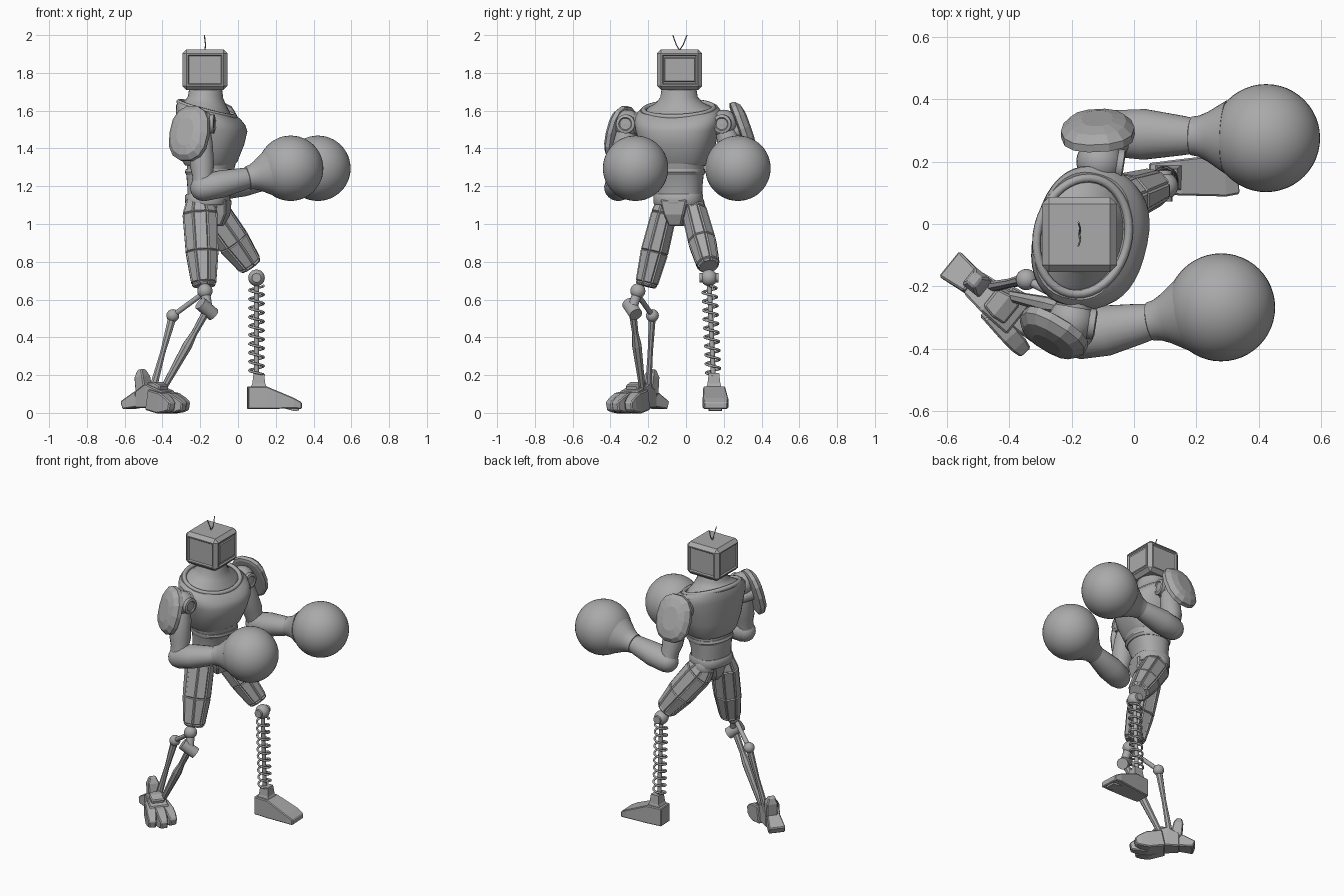
import bpy, bmesh, math
from mathutils import Vector as V, Matrix as M

cube = bpy.data.objects.get("Cube")
if cube:
    bpy.data.objects.remove(cube, do_unlink=True)

grey = bpy.data.materials.new("plain grey")
grey.use_nodes = True
grey.diffuse_color = (0.4, 0.4, 0.4, 1)
grey.node_tree.nodes["Principled BSDF"].inputs["Base Color"].default_value = (0.4, 0.4, 0.4, 1)


def finish(name, bm, matrix, smooth=True, bevel=0):
    bm.transform(matrix)
    bmesh.ops.recalc_face_normals(bm, faces=bm.faces)
    mesh = bpy.data.meshes.new(name)
    bm.to_mesh(mesh)
    bm.free()
    ob = bpy.data.objects.new(name, mesh)
    bpy.context.collection.objects.link(ob)
    mesh.materials.append(grey)
    if bevel:
        mod = ob.modifiers.new("bevel", "BEVEL")
        mod.width, mod.segments = bevel, 1
    if smooth:
        bpy.ops.object.select_all(action="DESELECT")
        ob.select_set(True)
        bpy.context.view_layer.objects.active = ob
        bpy.ops.object.shade_smooth_by_angle(angle=math.radians(35))
    return ob


def frame(a, axis, up):
    """Matrix at a: local z along the axis, local x towards up."""
    z = V(axis).normalized()
    x = (V(up) - z * z.dot(V(up))).normalized()
    m = M((x, z.cross(x), z)).transposed().to_4x4()
    m.translation = V(a)
    return m


def loft(name, rings, matrix, n=32, power=2, smooth=True, panel=0, bevel=0):
    """Rings are (height, x radius, y radius, x shift, forward tilt); n=4 gives a box."""
    bm = bmesh.new()
    k = math.sqrt(2) if n == 4 else 1
    loops = []
    for ring in rings:
        h, rx, ry, shift, tilt = (*ring, 0, 0)[:5]
        loop = []
        for i in range(n):
            t = 2 * math.pi * (i + 0.5) / n
            c, s = math.cos(t), math.sin(t)
            c, s = (math.copysign(abs(q) ** (2 / power), q) for q in (c, s))
            x = k * rx * c + shift
            loop.append(bm.verts.new((x, k * ry * s, h - tilt * x)))
        loops.append(loop)
    sides = [bm.faces.new((p[i], p[(i + 1) % n], q[(i + 1) % n], q[i]))
             for p, q in zip(loops, loops[1:]) for i in range(n)]
    bm.faces.new(loops[0])
    bm.faces.new(loops[-1])
    if panel:
        bmesh.ops.recalc_face_normals(bm, faces=bm.faces)
        bmesh.ops.inset_individual(bm, faces=sides, thickness=panel, depth=panel)
    return finish(name, bm, matrix, smooth, bevel)


def limb(name, a, b, rings, up=(1, 0, 0), **kw):
    """Loft from a to b with ring heights given as fractions of the length."""
    d = V(b) - V(a)
    return loft(name, [(r[0] * d.length, *r[1:]) for r in rings], frame(a, d, up), **kw)


def rod(name, a, b, r, n=12):
    return limb(name, a, b, [(0, r, r), (1, r, r)], up=(0.3, 0.9, 0.2), n=n)


def ball(name, c, r, seg=24):
    bm = bmesh.new()
    bmesh.ops.create_uvsphere(bm, u_segments=seg, v_segments=seg // 2, radius=r)
    return finish(name, bm, M.Translation(c))


def tube(name, pts, r, cyclic=False):
    cu = bpy.data.curves.new(name, "CURVE")
    cu.dimensions, cu.bevel_depth, cu.bevel_resolution = "3D", r, 2
    cu.use_fill_caps = True
    sp = cu.splines.new("POLY")
    sp.points.add(len(pts) - 1)
    for p, co in zip(sp.points, pts):
        p.co = (*co, 1)
    sp.use_cyclic_u = cyclic
    cu.materials.append(grey)
    ob = bpy.data.objects.new(name, cu)
    bpy.context.collection.objects.link(ob)
    return ob


# Torso, turned a little to its right, with a neckline that dips at the front
turn = M.Translation((-0.16, -0.04, 0)) @ M.Rotation(math.radians(-14), 4, "Z")
loft("chest", [(1.31, .125, .15, .01), (1.33, .14, .165, .012), (1.42, .167, .2, .02),
               (1.5, .178, .22, .025, .05), (1.55, .175, .23, .015, .15),
               (1.59, .163, .225, .005, .25), (1.61, .145, .205, -.005, .28),
               (1.605, .13, .18, -.01, .28)], turn, 40, 2.4)
loft("abdomen", [(1.12, .105, .125), (1.2, .105, .127), (1.26, .12, .135, .01),
                 (1.32, .125, .145, .02)], turn, 32, 2.3)
loft("belly_trim", [(1.26, .123, .138, .012), (1.275, .132, .145, .014),
                    (1.29, .128, .143, .016)], turn, 32, 2.3)
loft("neck", [(1.59, .14, .19, -.01, .28), (1.615, .125, .165, -.012, .2),
              (1.64, .108, .125, -.012, .12), (1.67, .093, .1, -.012, .05),
              (1.73, .085, .09, -.012)], turn)
ring = [turn @ V((x - .005, .188 * math.sin(t), 1.608 - .28 * x))
        for t in (2 * math.pi * i / 40 for i in range(40)) for x in [.145 * math.cos(t)]]
tube("collar", ring, .014, True)

# Pelvis
loft("belt", [(1.1, .108, .125), (1.11, .115, .13), (1.15, .115, .13), (1.16, .108, .125)],
     turn, 24, 2.5)
loft("pelvis", [(.99, .05, .03), (1.03, .085, .06), (1.11, .1, .115)], turn, 8, smooth=False)
loft("groin_plate", [(.99, .03, .035, .05), (1.05, .03, .055, .08), (1.13, .025, .075, .09)],
     turn, 4, smooth=False, bevel=.008)

# Boxy screen head with chamfered edges and shallow side panels
bm = bmesh.new()
bmesh.ops.create_cube(bm, size=1)
bmesh.ops.scale(bm, vec=(.24, .24, .215), verts=bm.verts)
bmesh.ops.bevel(bm, geom=bm.edges[:], offset=.022, segments=1, affect="EDGES")
sides = [f for f in bm.faces if abs(f.normal.z) < .1 and f.calc_area() > .02]
bmesh.ops.inset_individual(bm, faces=sides, thickness=.01, depth=0)
bmesh.ops.inset_individual(bm, faces=sides, thickness=.008, depth=-.008)
finish("head", bm, M.Translation((-.175, -.034, 1.817)), smooth=False)
loft("screen", [(0, .066, .084), (.008, .06, .078)],
     frame((-.065, -.034, 1.817), (1, 0, 0), (0, 0, 1)), 4, smooth=False)
for y in (-.07, .005):
    tube("antenna", [(-.175, -.034, 1.92), (-.172, (y - .034) / 2, 1.95), (-.178, y, 2.0)], .003)

# Arms: shoulder hub, shoulder, elbow, glove centre, plate centre and its outward direction
arms = {
    "right": [(-.18, -.2, 1.53), (-.2, -.31, 1.53), (-.185, -.36, 1.19), (.279, -.267, 1.295),
              (-.25, -.335, 1.475), (-.5, -.83, .25)],
    "left": [(-.13, .1, 1.53), (-.11, .2, 1.53), (-.065, .29, 1.2), (.423, .275, 1.295),
             (-.115, .28, 1.5), (-.05, .93, .33)],
}
for side, (hub, sh, el, glove, pad, out) in arms.items():
    rod(side + "_shoulder_axle", hub, sh, .06, 24)
    ball(side + "_shoulder", sh, .075)
    loft(side + "_shoulder_disc", [(0, .05, .05), (.075, .05, .05), (.079, .035, .035),
                                   (.073, .03, .03)], frame(sh, (1, -.15, 0), (0, 0, 1)), 24)
    limb(side + "_upper_arm", sh, el, [(0, .05, .05), (.3, .062, .062), (.65, .065, .065),
                                       (.8, .055, .055), (1, .06, .06)], n=16)
    ball(side + "_elbow", el, .068)
    limb(side + "_forearm", el, glove, [(-.08, .05, .05), (0, .07, .075), (.2, .073, .082),
                                        (.45, .06, .064), (.55, .053, .055)],
         up=(0, 0, 1), n=20)
    limb(side + "_glove_cuff", el, glove, [(.5, .05, .05), (.51, .062, .062), (.56, .066, .066),
                                           (.62, .08, .08), (.74, .118, .118)], up=(0, 0, 1))
    ball(side + "_glove", glove, .173, 48)
    loft(side + "_shoulder_plate", [(-.005, .135, .1), (0, .15, .118), (.025, .15, .118),
                                    (.05, .125, .092), (.062, .075, .05)],
         frame(pad, out, (0, 0, 1)), 14, 2.4, smooth=False)
    loft(side + "_plate_mount", [(-.08, .04, .04), (.01, .05, .05)],
         frame(pad, out, (0, 0, 1)), 12)

# Thighs with long raised armour panels
thighs = {"right": [(-.205, -.1, 1.12), (-.18, -.212, .67)],
          "left": [(-.165, .035, 1.1), (.07, .12, .775)]}
for side, (a, b) in thighs.items():
    ball(side + "_hip", a, .065)
    limb(side + "_thigh", a, b, [(-.02, .065, .05), (.15, .092, .066), (.6, .086, .072),
                                 (.96, .064, .058), (1, .05, .045)],
         n=8, smooth=False, panel=.007)

# Left shin: knee, spring, inner rod and foot
knee, ankle = V((.098, .122, .715)), V((.098, .145, .19))
ball("left_knee", knee, .044)
rod("left_knee_pin", knee - V((0, .05, 0)), knee + V((0, .05, 0)), .025, 16)
rod("left_shin_rod", knee, ankle, .013)
turns, steps = 10, 14
coil = []
for i in range(turns * steps + 1):
    c = knee.lerp(ankle, .08 + .9 * i / (turns * steps))
    t = 2 * math.pi * i / steps
    coil.append(c + V((.038 * math.cos(t), .038 * math.sin(t), 0)))
tube("left_shin_spring", coil, .0065)
limb("left_ankle", (.11, .148, .21), (.11, .148, .12),
     [(0, .028, .028), (.6, .034, .034), (1, .05, .045)], n=4, smooth=False)
limb("left_foot", (.05, .145, .02), (.335, .158, .02),
     [(0, .06, .05, .06), (.35, .06, .058, .06), (.85, .028, .068, .032), (1, .018, .062, .018)],
     up=(0, 0, 1), n=4, smooth=False, bevel=.005)
limb("left_foot_ridge", (.12, .148, .1), (.325, .156, .025),
     [(0, .04, .03), (.9, .024, .035), (1, .014, .032)], up=(0, 0, 1), n=4, smooth=False)

# Right shin: linked rods
knee, front, back = V((-.175, -.255, .645)), V((-.16, -.285, .55)), V((-.345, -.178, .515))
ball("right_knee", knee, .04)
rod("right_knee_link", knee, front, .026)
rod("right_link_bar", knee - V((.02, 0, .02)), back, .014)
rod("right_front_joint", front - V((.04, .02, -.03)), front + V((.03, .02, -.03)), .036, 16)
ball("right_back_joint", back, .034)
limb("right_front_rod", front, (-.4, -.23, .12),
     [(0, .022, .022), (.3, .018, .018), (.45, .027, .027), (1, .017, .017)], n=8, smooth=False)
limb("right_back_rod", back, (-.45, -.2, .13),
     [(0, .024, .02), (.5, .015, .015), (1, .022, .018)], n=8, smooth=False)

# Right foot: angular body, heel and toes
base = M.Translation((-.44, -.25, 0)) @ M.Rotation(math.radians(-39), 4, "Z")


def foot_block(name, a, b, rings):
    limb(name, base @ V(a), base @ V(b), rings, up=(0, 0, 1), n=4, smooth=False, bevel=.006)


foot_block("right_foot_body", (-.1, 0, .02), (.09, 0, .02),
           [(0, .045, .045, .05), (.4, .065, .055, .07), (1, .045, .06, .05)])
foot_block("right_ankle", (-.03, 0, .12), (.06, 0, .11),
           [(0, .045, .035), (.5, .05, .045), (1, .035, .04)])
foot_block("right_heel", (-.09, 0, .075), (-.19, 0, .04), [(0, .045, .04), (1, .022, .052)])
foot_block("right_heel_spur", (-.08, .01, .1), (-.1, .01, .23),
           [(0, .035, .035), (.7, .03, .035), (1, .015, .02)])
for y in (-.058, 0, .058):
    foot_block("right_toe", (0, y * .7, .07), (.2 - abs(y) * .5, y * 1.15, .035),
               [(0, .055, .03), (.55, .055, .031), (.8, .04, .029), (1, .022, .022)])
